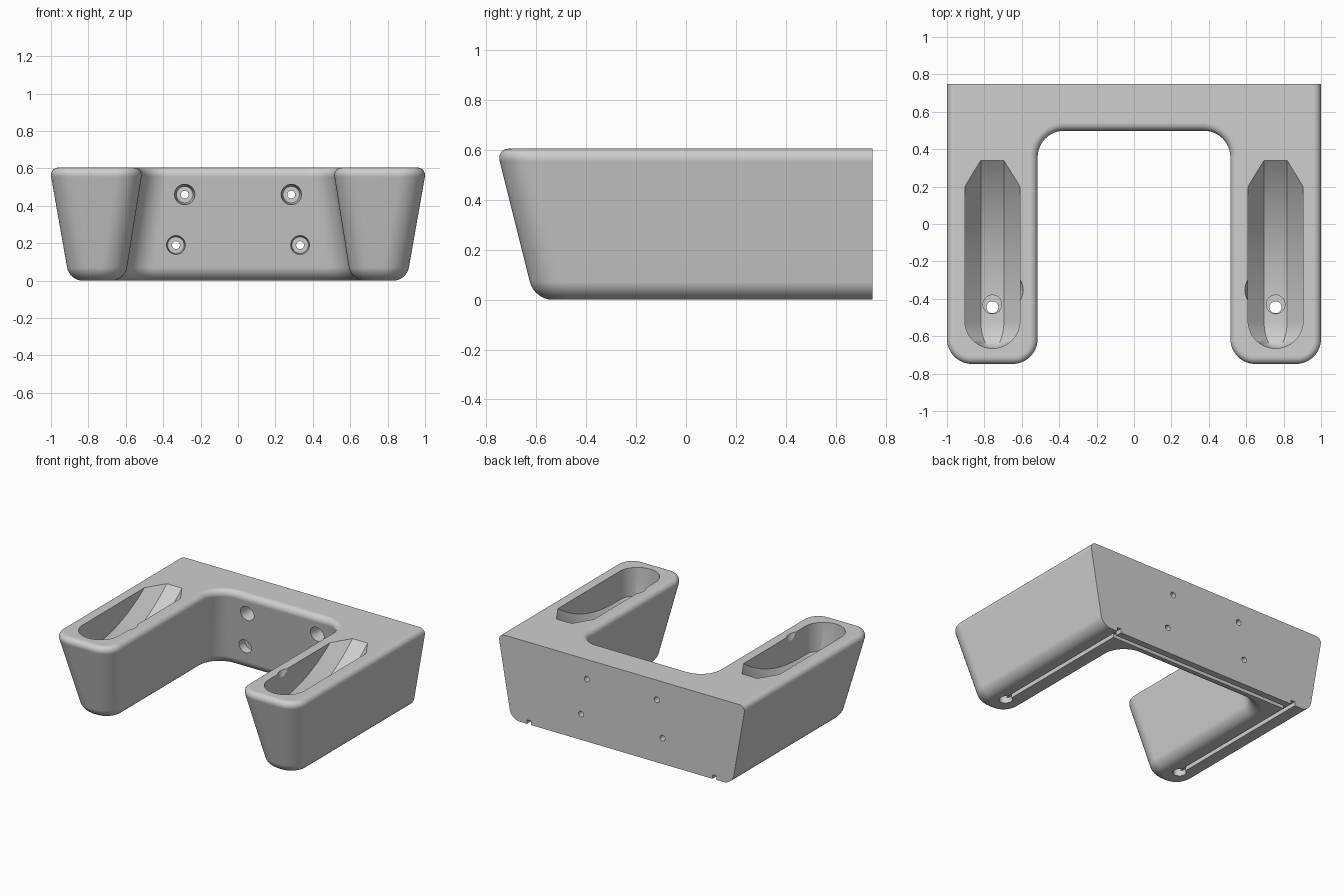
import bpy, bmesh, math
from mathutils import Matrix

if "Cube" in bpy.data.objects:
    bpy.data.objects.remove(bpy.data.objects["Cube"])

HEIGHT, BACK, ARM_X = 0.605, 0.748, 0.757

grey = bpy.data.materials.new("plain grey")
grey.use_nodes = True
grey.diffuse_color = (0.62, 0.62, 0.62, 1)
grey.node_tree.nodes["Principled BSDF"].inputs["Base Color"].default_value = grey.diffuse_color


def make_object(name, bm):
    bmesh.ops.recalc_face_normals(bm, faces=bm.faces)
    mesh = bpy.data.meshes.new(name)
    bm.to_mesh(mesh)
    bm.free()
    mesh.materials.append(grey)
    obj = bpy.data.objects.new(name, mesh)
    bpy.context.collection.objects.link(obj)
    return obj


def loft(name, sections):
    bm = bmesh.new()
    rings = [[bm.verts.new(p) for p in s] for s in sections]
    n = len(rings[0])
    for a, b in zip(rings, rings[1:]):
        for i in range(n):
            j = (i + 1) % n
            bm.faces.new((a[i], a[j], b[j], b[i]))
    bm.faces.new(rings[0])
    bm.faces.new(rings[-1])
    return make_object(name, bm)


def arc(cx, cy, r, start, end, steps=12):
    angles = [math.radians(start + (end - start) * i / steps) for i in range(steps + 1)]
    return [(cx + r * math.cos(a), cy + r * math.sin(a)) for a in angles]


# U-shaped plan at one height; all walls except the back lean inwards
def bracket_section(z, inset):
    drop = 0.56 - z
    outer = 1 - 0.176 * drop - inset
    inner = 0.515 + 0.16 * drop + inset
    front = -0.748 + 0.25 * drop + inset
    web = 0.498 + 0.16 * drop + inset
    r, ri = 0.135 - inset, 0.14 + inset
    half = [(outer, BACK)]
    half += arc(outer - r, front + r, r, 0, -90)
    half += arc(inner + r, front + r, r, -90, -180)
    half += arc(inner - ri, web - ri, ri, 0, 90)
    points = half + [(-x, y) for x, y in reversed(half)]
    return [(x, y, z) for x, y in points]


# Rounded bottom and top edges come from inset sections
levels = []
for i in range(9):
    a = math.pi / 2 * i / 8
    levels.append((0.07 * (1 - math.cos(a)), 0.07 * (1 - math.sin(a))))
for i in range(9):
    a = math.pi / 2 * i / 8
    levels.append((HEIGHT - 0.05 + 0.05 * math.sin(a), 0.05 * (1 - math.cos(a))))
bracket = loft("wall_bracket", [bracket_section(z, d) for z, d in levels])


def cut(cutter):
    cutter.hide_render = True
    mod = bracket.modifiers.new("cut", "BOOLEAN")
    mod.operation = "DIFFERENCE"
    mod.solver = "EXACT"
    mod.object = cutter
    bpy.context.view_layer.objects.active = bracket
    bpy.ops.object.modifier_apply(modifier=mod.name)
    bpy.data.objects.remove(cutter)


def cone(center, r1, r2, depth, axis="Z"):
    bm = bmesh.new()
    turn = Matrix.Rotation(math.pi / 2, 4, "X") if axis == "Y" else Matrix()
    bmesh.ops.create_cone(bm, cap_ends=True, segments=32, radius1=r1, radius2=r2,
                          depth=depth, matrix=Matrix.Translation(center) @ turn)
    return make_object("hole_cutter", bm)


def box(center, size):
    bm = bmesh.new()
    bmesh.ops.create_cube(bm, size=1, matrix=Matrix.Translation(center) @ Matrix.Diagonal((*size, 1)))
    return make_object("groove_cutter", bm)


# Pocket: half-octagon floor swept along an arc, with a round front end
SWEEP_R, SWEEP_Y, SWEEP_Z, BEVEL = 1.2, -0.45, 1.508, 0.087
POCKET_R, POCKET_FRONT = 0.147, -0.518


def floor_z(y, r):
    return SWEEP_Z - math.sqrt(r * r - max(0, y - SWEEP_Y) ** 2)


def pocket_section(cx, y):
    ahead = max(0, POCKET_FRONT - y)
    hw = max(0.012, math.sqrt(max(0, POCKET_R ** 2 - ahead ** 2)))
    cw = hw * 0.42
    high = floor_z(y, SWEEP_R - BEVEL)
    low = high + (floor_z(y, SWEEP_R) - high) * hw / POCKET_R
    outline = [(-hw, 0.9), (-hw, high), (-cw, low), (cw, low), (hw, high), (hw, 0.9)]
    return [(cx + x, y, z) for x, z in outline]


stations = [POCKET_FRONT - POCKET_R * math.cos(math.pi / 2 * i / 12) for i in range(13)]
stations += [POCKET_FRONT + 0.93 * i / 24 for i in range(1, 25)]

for side in (-1, 1):
    cx = side * ARM_X
    cut(loft("pocket_cutter", [pocket_section(cx, y) for y in stations]))

    # Finger notch in the inner rim of the pocket
    bm = bmesh.new()
    bmesh.ops.create_uvsphere(bm, u_segments=32, v_segments=20, radius=0.1,
                              matrix=Matrix.Translation((side * 0.69, -0.353, HEIGHT + 0.02)))
    cut(make_object("notch_cutter", bm))

    # Cable hole through the pocket floor, wider at both ends
    cut(cone((cx, -0.445, 0.2), 0.032, 0.032, 0.6))
    cut(cone((cx, -0.43, 0.33), 0.05, 0.05, 0.1))
    cut(cone((cx, -0.43, 0), 0.045, 0.045, 0.08))

    # Cable groove under the arm, running out through the back
    cut(box((cx, 0.18, 0), (0.032, 1.22, 0.06)))

    # Counterbored screw holes through the back wall
    for x, z in ((0.285, 0.46), (0.332, 0.19)):
        cut(cone((side * x, 0.65, z), 0.021, 0.021, 0.6, "Y"))
        cut(cone((side * x, 0.52, z), 0.044, 0.064, 0.2, "Y"))

# Cross groove under the back wall
cut(box((0, 0.683, 0), (2 * ARM_X, 0.03, 0.06)))

# Smooth fillets with flat walls
bpy.ops.object.select_all(action="DESELECT")
bracket.select_set(True)
bpy.context.view_layer.objects.active = bracket
bpy.ops.object.shade_smooth_by_angle(angle=math.radians(30))
weighted = bracket.modifiers.new("flat_walls", "WEIGHTED_NORMAL")
weighted.keep_sharp = True
